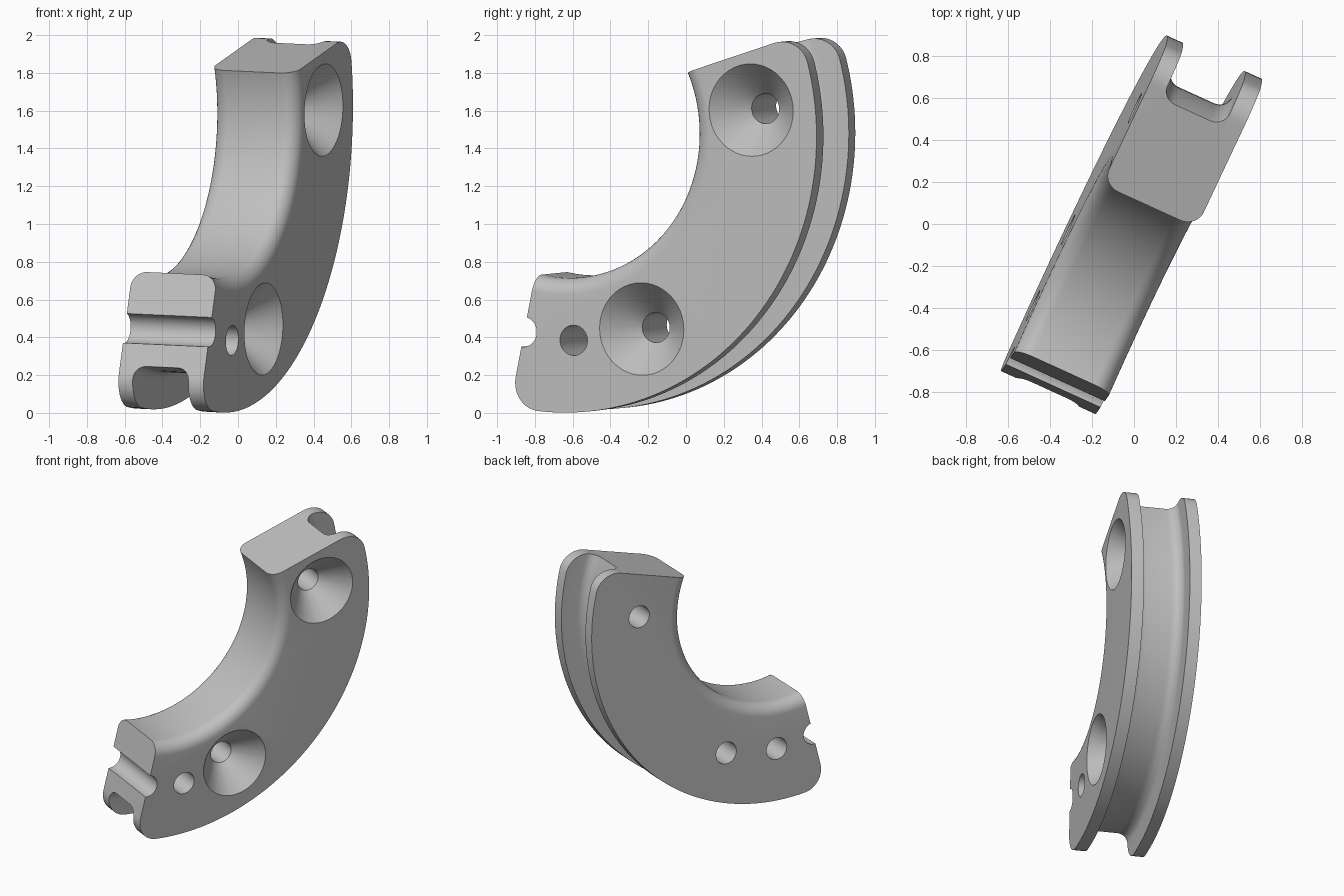
import bpy, bmesh
from math import sin, cos, pi, radians
from mathutils import Vector, Matrix

cube = bpy.data.objects.get("Cube")
if cube:
    bpy.data.objects.remove(cube, do_unlink=True)

# Local frame: x and y lie in the plate, z runs through its thickness
normal = Vector((0.91, -0.415, -0.042)).normalized()
along = Vector((0.415, 0.91, 0)).normalized()
up = normal.cross(along)
FRAME = Matrix((along, up, normal)).transposed().to_4x4()
BACK, FRONT = -0.293, 0.202
CENTRE = Vector((-0.61, 1.5))
R_OUT, R_IN = 1.49, 0.78

grey = bpy.data.materials.new("plain grey")
grey.use_nodes = True
grey.diffuse_color = (0.53, 0.53, 0.53, 1)
grey.node_tree.nodes["Principled BSDF"].inputs["Base Color"].default_value = (0.53, 0.53, 0.53, 1)


def arc(radius, start, end, steps):
    angles = [radians(start + (end - start) * i / steps) for i in range(steps + 1)]
    return [CENTRE + radius * Vector((cos(a), sin(a))) for a in angles]


def corner(a, c, b, steps=10):
    """Round corner from a to b around the sharp point c."""
    pts = []
    for i in range(1, steps):
        t = i / steps
        wa, wc, wb = (1 - t) ** 2, 1.4 * t * (1 - t), t * t
        pts.append((a * wa + c * wc + b * wb) / (wa + wc + wb))
    return pts


def make_object(name, bm):
    bmesh.ops.recalc_face_normals(bm, faces=bm.faces)
    mesh = bpy.data.meshes.new(name)
    bm.to_mesh(mesh)
    bm.free()
    mesh.materials.append(grey)
    ob = bpy.data.objects.new(name, mesh)
    ob.matrix_world = FRAME
    bpy.context.collection.objects.link(ob)
    return ob


def lathe(name, centre, profile, steps):
    """Turn closed (radius, height) points about the thickness axis."""
    bm = bmesh.new()
    rings = []
    for i in range(steps):
        a = 2 * pi * i / steps
        rings.append([bm.verts.new((centre[0] + r * cos(a), centre[1] + r * sin(a), w))
                      for r, w in profile])
    n = len(profile)
    for i in range(steps):
        one, two = rings[i], rings[(i + 1) % steps]
        for j in range(n):
            k = (j + 1) % n
            if profile[j][0] > 0 or profile[k][0] > 0:
                bm.faces.new((one[j], two[j], two[k], one[k]))
    bmesh.ops.remove_doubles(bm, verts=bm.verts, dist=1e-5)
    return make_object(name, bm)


# Curved body: outer arc, round upper tip, inner arc, round lower tip
outer = arc(R_OUT, -96.4, 14.5, 64)
inner = arc(R_IN, 23.1, -102.1, 56)
tip_top = Vector((0.64, 1.968))
tip_low = Vector((-0.895, 0.2))
outline = (outer + corner(outer[-1], Vector((0.79, 2.014)), tip_top) + [tip_top]
           + inner + [tip_low] + corner(tip_low, Vector((-0.93, 0.045)), outer[0]))

bm = bmesh.new()
base = bm.faces.new([bm.verts.new((p.x, p.y, BACK)) for p in outline])
ext = bmesh.ops.extrude_face_region(bm, geom=[base])
bmesh.ops.translate(bm, vec=(0, 0, FRONT - BACK),
                    verts=[g for g in ext["geom"] if isinstance(g, bmesh.types.BMVert)])
bmesh.ops.recalc_face_normals(bm, faces=bm.faces)


# Rounded inner edges
def on_inner(v):
    return abs((v.co.xy - CENTRE).length - R_IN) < 1e-4


rim = [e for e in bm.edges if all(on_inner(v) for v in e.verts)
       and abs(e.verts[0].co.z - e.verts[1].co.z) < 1e-5]
bmesh.ops.bevel(bm, geom=rim, offset=0.085, segments=8, profile=0.5,
                affect='EDGES', clamp_overlap=False)
body = make_object("curved_body", bm)

# Outer channel with a round-cornered floor
low, high, floor, rad = -0.21, 0.114, 1.29, 0.07
channel = [(1.7, low)]
for i in range(9):
    a = pi / 2 * i / 8
    channel.append((floor + rad - rad * sin(a), low + rad - rad * cos(a)))
for i in range(9):
    a = pi / 2 * i / 8
    channel.append((floor + rad - rad * cos(a), high - rad + rad * sin(a)))
channel.append((1.7, high))
cutters = [lathe("channel_cutter", CENTRE, channel, 160)]

# Countersunk holes, pin hole and end notch
HOLE = 0.08
sink = [(0, -0.5), (HOLE, -0.5), (HOLE, 0.02), (0.245, FRONT), (0.29, 0.252), (0, 0.252)]
plain = [(0, -0.5), (HOLE, -0.5), (HOLE, 0.5), (0, 0.5)]
for name, spot, shape in (("upper_sink", (0.502, 1.613), sink),
                          ("lower_sink", (-0.157, 0.453), sink),
                          ("pin_hole", (-0.554, 0.393), plain),
                          ("end_notch", (-0.848, 0.438), plain)):
    cutters.append(lathe(name + "_cutter", spot, shape, 48))

bpy.ops.object.select_all(action='DESELECT')
bpy.context.view_layer.objects.active = body
body.select_set(True)
for cutter in cutters:
    cutter.hide_render = True
    mod = body.modifiers.new(cutter.name, 'BOOLEAN')
    mod.operation = 'DIFFERENCE'
    mod.solver = 'EXACT'
    mod.object = cutter
    bpy.ops.object.modifier_apply(modifier=mod.name)
for cutter in cutters:
    bpy.data.objects.remove(cutter, do_unlink=True)

bpy.ops.object.shade_smooth_by_angle(angle=radians(25))
